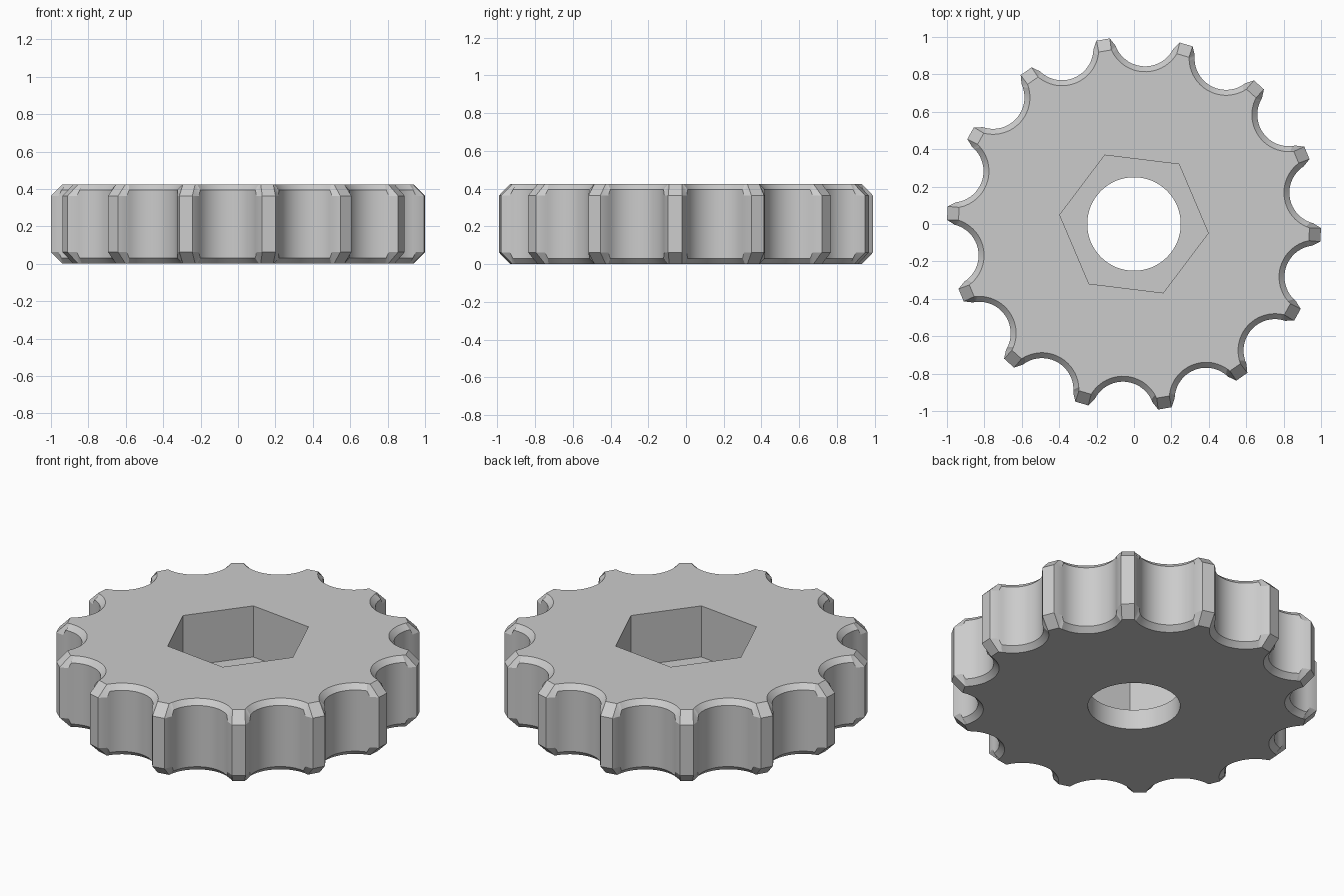
import bpy
import bmesh
from math import sin, cos, pi, radians, atan2

old = bpy.data.objects.get("Cube")
if old:
    bpy.data.objects.remove(old, do_unlink=True)

TEETH = 14
STEP = 2 * pi / TEETH
PHASE = radians(-3.35)
HEIGHT = 0.425
SCALLOP_CENTRE = 1.013
SEGMENTS = 24

grey = bpy.data.materials.new("plain_grey")
grey.use_nodes = True
grey.diffuse_color = (0.6, 0.6, 0.6, 1)
grey.node_tree.nodes["Principled BSDF"].inputs["Base Color"].default_value = (0.6, 0.6, 0.6, 1)


def make_object(name, bm):
    bmesh.ops.recalc_face_normals(bm, faces=bm.faces)
    mesh = bpy.data.meshes.new(name)
    bm.to_mesh(mesh)
    bm.free()
    mesh.materials.append(grey)
    obj = bpy.data.objects.new(name, mesh)
    bpy.context.collection.objects.link(obj)
    return obj


def outline(tip, tip_z, end, arc_z, end_z):
    """Ring of points: each tooth has a flat tip, followed by a concave scallop.
    tip and end are (radial, sideways) positions measured from the tooth axis."""
    ring = []
    half = STEP / 2
    cx, cy = SCALLOP_CENTRE * cos(half), SCALLOP_CENTRE * sin(half)
    dx, dy = end[0] - cx, end[1] - cy
    radius = (dx * dx + dy * dy) ** 0.5
    # Angle of the scallop end, relative to the inward direction
    spread = (half + pi - atan2(dy, dx)) % (2 * pi)
    if spread > pi:
        spread -= 2 * pi
    for i in range(TEETH):
        turn = PHASE + i * STEP

        def put(x, y, z):
            ring.append((x * cos(turn) - y * sin(turn), x * sin(turn) + y * cos(turn), z))

        put(tip[0], -tip[1], tip_z)
        put(tip[0], tip[1], tip_z)
        for k in range(SEGMENTS + 1):
            a = half + pi - spread * (1 - 2 * k / SEGMENTS)
            edge = k in (0, SEGMENTS)
            put(cx + radius * cos(a), cy + radius * sin(a), end_z if edge else arc_z)
    return ring


def knob_body():
    cap_tip, cap_end = (0.938, 0.034), (0.9375, 0.0345)
    rim_tip, rim_end = (0.9996, 0.036), (0.957, 0.06)
    rings = [
        outline(cap_tip, 0, cap_end, 0, 0),
        outline(rim_tip, 0.062, rim_end, 0.03, 0.062),
        outline(rim_tip, HEIGHT - 0.062, rim_end, HEIGHT - 0.03, HEIGHT - 0.062),
        outline(cap_tip, HEIGHT, cap_end, HEIGHT, HEIGHT),
    ]
    bm = bmesh.new()
    loops = [[bm.verts.new(p) for p in ring] for ring in rings]
    count = len(loops[0])
    for low, high in zip(loops, loops[1:]):
        for i in range(count):
            j = (i + 1) % count
            bm.faces.new((low[i], low[j], high[j], high[i]))
    bm.faces.new(loops[0][::-1])
    bm.faces.new(loops[-1])
    return make_object("scalloped_knob", bm)


def prism(name, sides, radius, phase, bottom, top):
    bm = bmesh.new()
    ring = [bm.verts.new((radius * cos(phase + i * 2 * pi / sides),
                          radius * sin(phase + i * 2 * pi / sides), bottom))
            for i in range(sides)]
    face = bm.faces.new(ring)
    out = bmesh.ops.extrude_face_region(bm, geom=[face])
    verts = [v for v in out["geom"] if isinstance(v, bmesh.types.BMVert)]
    bmesh.ops.translate(bm, verts=verts, vec=(0, 0, top - bottom))
    obj = make_object(name, bm)
    obj.hide_render = True
    return obj


# Scalloped body with a hexagonal pocket and a round through hole
knob = knob_body()
cutters = [
    prism("hex_pocket_cutter", 6, 0.4, radians(-7), 0.12, HEIGHT + 0.2),
    prism("bore_cutter", 64, 0.25, 0, -0.2, HEIGHT + 0.1),
]
bpy.context.view_layer.objects.active = knob
for cutter in cutters:
    mod = knob.modifiers.new(cutter.name, "BOOLEAN")
    mod.operation = "DIFFERENCE"
    mod.solver = "EXACT"
    mod.object = cutter
    bpy.ops.object.modifier_apply(modifier=mod.name)
    bpy.data.objects.remove(cutter, do_unlink=True)

# Smooth scallops and bore, crisp chamfers
bpy.ops.object.select_all(action="DESELECT")
knob.select_set(True)
bpy.ops.object.shade_smooth_by_angle(angle=radians(25))
